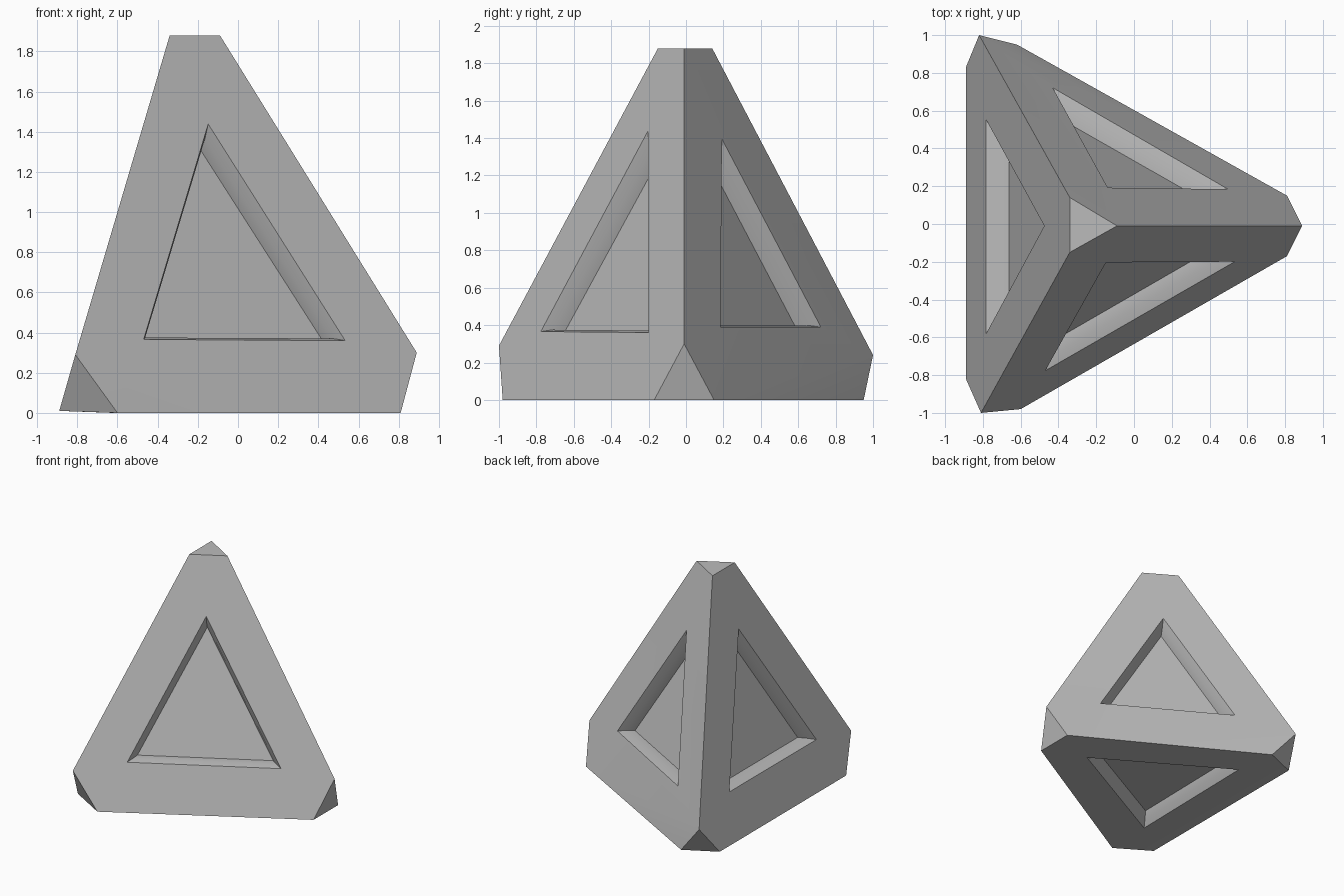
import bpy
import bmesh
from mathutils import Vector

cube = bpy.data.objects.get("Cube")
if cube:
    bpy.data.objects.remove(cube, do_unlink=True)

# Single flat grey
grey = bpy.data.materials.new("plain grey")
grey.use_nodes = True
colour = (0.5, 0.5, 0.5, 1)
grey.diffuse_color = colour
grey.node_tree.nodes["Principled BSDF"].inputs["Base Color"].default_value = colour


def add_object(name, bm):
    bmesh.ops.recalc_face_normals(bm, faces=bm.faces)
    mesh = bpy.data.meshes.new(name)
    bm.to_mesh(mesh)
    bm.free()
    mesh.materials.append(grey)
    obj = bpy.data.objects.new(name, mesh)
    bpy.context.collection.objects.link(obj)
    return obj


# Solid with four cut-off corners, three points per corner
corners = [
    [(-0.34, 0.14, 1.88), (-0.34, -0.15, 1.88), (-0.09, -0.01, 1.88)],
    [(0.89, -0.01, 0.30), (0.81, 0.15, 0), (0.81, -0.17, 0)],
    [(-0.81, -1.0, 0.29), (-0.89, -0.82, 0.01), (-0.60, -0.98, 0)],
    [(-0.82, 1.0, 0.24), (-0.89, 0.83, 0.01), (-0.62, 0.95, 0)],
]
bm = bmesh.new()
for corner in corners:
    for point in corner:
        bm.verts.new(point)
bmesh.ops.convex_hull(bm, input=bm.verts)
bmesh.ops.dissolve_limit(bm, angle_limit=0.03, verts=bm.verts, edges=bm.edges)
body = add_object("truncated_tetrahedron", bm)

# Triangular openings, one on each large face
openings = {
    "front": [(-0.15, -0.20, 1.43), (-0.47, -0.78, 0.365), (0.535, -0.20, 0.36)],
    "back": [(-0.14, 0.19, 1.39), (-0.43, 0.715, 0.39), (0.50, 0.185, 0.39)],
    "side": [(-0.475, -0.01, 1.42), (-0.78, 0.55, 0.37), (-0.78, -0.58, 0.37)],
    "base": [(0.465, -0.02, 0), (-0.57, 0.60, 0), (-0.59, -0.58, 0)],
}
# (depth, scale) rings: outside the face, middle of the wall, recessed floor
wall = [(-0.05, 1.072), (0.05, 0.928), (0.11, 0.88)]
middle = Vector((-0.25, 0, 0.55))


def recess_cutter(name, triangle):
    points = [Vector(p) for p in triangle]
    centre = sum(points, Vector()) / 3
    normal = (points[1] - points[0]).cross(points[2] - points[0]).normalized()
    if normal.dot(centre - middle) < 0:
        normal.negate()
    bm = bmesh.new()
    rings = [[bm.verts.new(centre - normal * depth + (p - centre) * scale)
              for p in points] for depth, scale in wall]
    bm.faces.new(rings[0])
    bm.faces.new(rings[-1])
    for outer, inner in zip(rings, rings[1:]):
        for i in range(3):
            j = (i + 1) % 3
            bm.faces.new((outer[i], outer[j], inner[j], inner[i]))
    return add_object(name + "_recess_cutter", bm)


# Carve the recesses
bpy.context.view_layer.objects.active = body
for name, triangle in openings.items():
    cutter = recess_cutter(name, triangle)
    cutter.hide_render = True
    cut = body.modifiers.new(name + " recess", 'BOOLEAN')
    cut.operation = 'DIFFERENCE'
    cut.solver = 'EXACT'
    cut.object = cutter
    bpy.ops.object.modifier_apply(modifier=cut.name)
    bpy.data.objects.remove(cutter, do_unlink=True)

# Keep hard edges crisp
bpy.ops.object.select_all(action='DESELECT')
body.select_set(True)
bpy.ops.object.shade_smooth_by_angle(angle=0.3)
